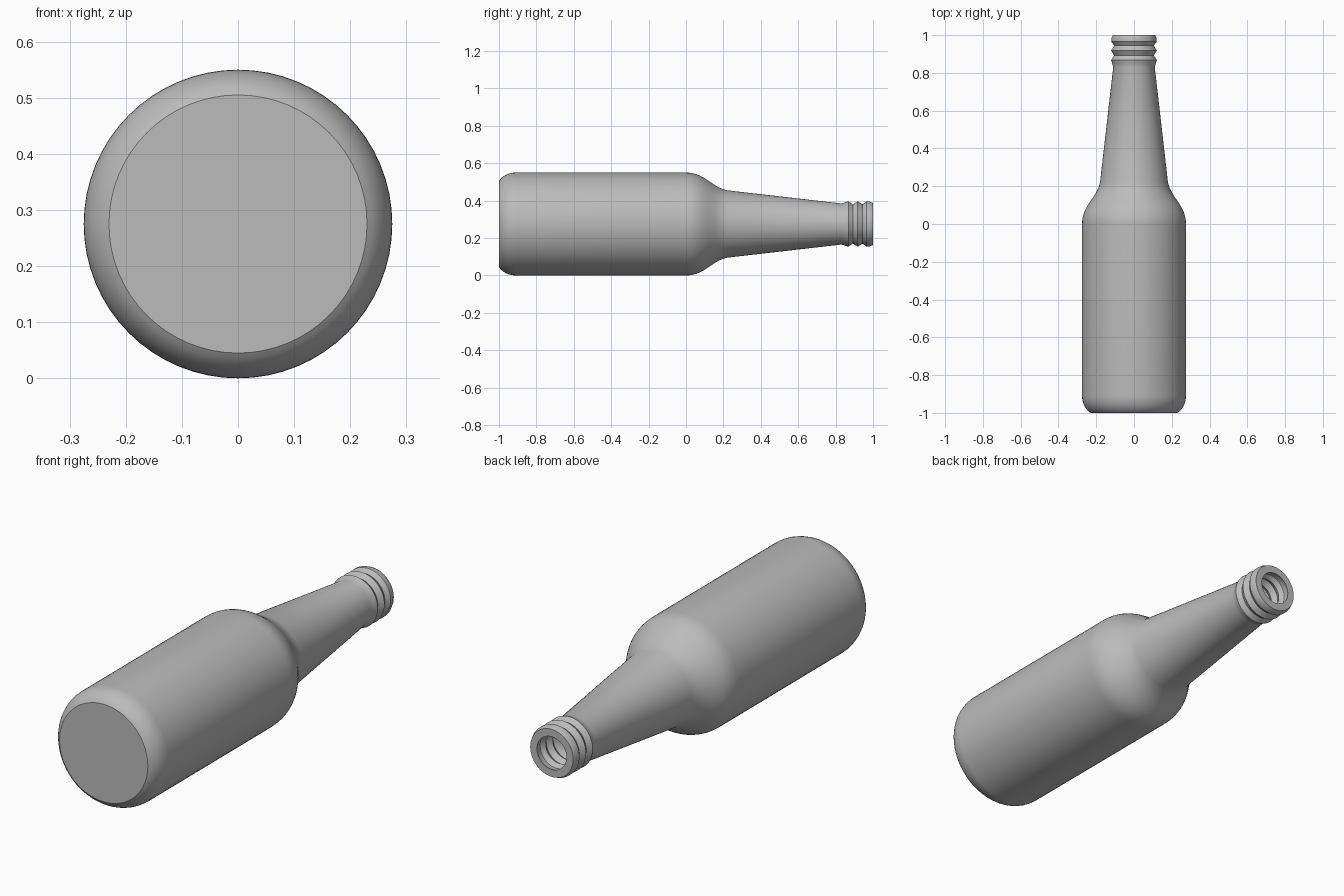
import bpy, bmesh, math

cube = bpy.data.objects.get("Cube")
if cube:
    bpy.data.objects.remove(cube, do_unlink=True)

SEGMENTS = 64
RADIUS = 0.275
WALL = 0.035

glass = bpy.data.materials.new("grey_glass")
glass.use_nodes = True
colour = (0.5, 0.5, 0.5, 1)
glass.diffuse_color = colour
glass.node_tree.nodes["Principled BSDF"].inputs["Base Color"].default_value = colour


def bezier(p, q, r, s, steps):
    """Points along a cubic curve, both ends included."""
    pts = []
    for i in range(steps + 1):
        t = i / steps
        u = 1 - t
        pts.append(tuple(u**3 * a + 3*u*u*t * b + 3*u*t*t * c + t**3 * d
                         for a, b, c, d in zip(p, q, r, s)))
    return pts


# Half profile as (radius, distance along y), from base to lip
heel = bezier((0.23, -1), (0.255, -0.985), (RADIUS, -0.95), (RADIUS, -0.91), 8)
shoulder = bezier((RADIUS, 0), (RADIUS, 0.1), (0.198, 0.135), (0.18, 0.22), 14)
neck = [(0.11, 0.83)]
rings = [(0.115, 0.85), (0.121, 0.868), (0.105, 0.892), (0.121, 0.918),
         (0.105, 0.944), (0.12, 0.965), (0.12, 0.982), (0.112, 1)]
outer = heel + shoulder + neck + rings

# Inner wall follows the outside back down to the base
inner = [(r - WALL, max(y, -1 + WALL)) for r, y in reversed(outer)]
profile = [(0, -1)] + outer + inner + [(0, -1 + WALL)]

# Revolve the profile around the long axis
bm = bmesh.new()
verts = [bm.verts.new((r, y, RADIUS)) for r, y in profile]
edges = [bm.edges.new(pair) for pair in zip(verts, verts[1:])]
bmesh.ops.spin(bm, geom=verts + edges, cent=(0, 0, RADIUS), axis=(0, 1, 0),
               angle=math.tau, steps=SEGMENTS, use_merge=False)
bmesh.ops.remove_doubles(bm, verts=bm.verts, dist=0.0002)
bmesh.ops.recalc_face_normals(bm, faces=bm.faces)

mesh = bpy.data.meshes.new("bottle")
bm.to_mesh(mesh)
bm.free()
bottle = bpy.data.objects.new("bottle", mesh)
bpy.context.collection.objects.link(bottle)
mesh.materials.append(glass)

# Smooth sides with crisp base and lip rings
bpy.ops.object.select_all(action="DESELECT")
bottle.select_set(True)
bpy.context.view_layer.objects.active = bottle
bpy.ops.object.shade_smooth_by_angle(angle=math.radians(30))
